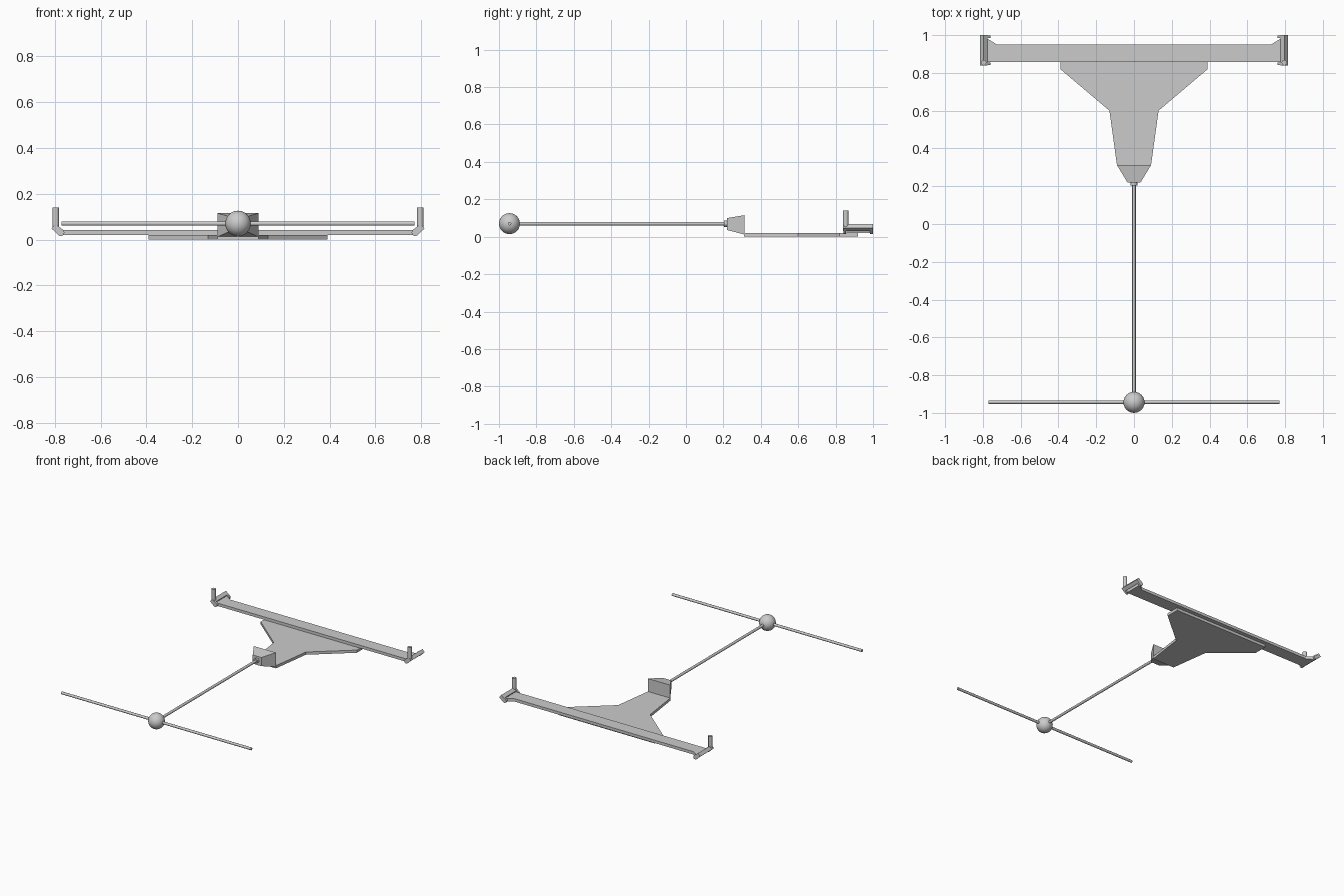
import bpy, math
from mathutils import Vector

if "Cube" in bpy.data.objects:
    bpy.data.objects.remove(bpy.data.objects["Cube"])


def mesh_object(name, verts, faces):
    me = bpy.data.meshes.new(name)
    me.from_pydata(verts, [], faces)
    ob = bpy.data.objects.new(name, me)
    bpy.context.collection.objects.link(ob)
    return ob


def loft(name, a, b):
    """Closed solid between two matching rings."""
    n = len(a)
    faces = [tuple(reversed(range(n))), tuple(range(n, 2 * n))]
    faces += [(i, (i + 1) % n, n + (i + 1) % n, n + i) for i in range(n)]
    ob = mesh_object(name, a + b, faces)
    import bmesh
    bm = bmesh.new()
    bm.from_mesh(ob.data)
    bmesh.ops.recalc_face_normals(bm, faces=bm.faces)
    bm.to_mesh(ob.data)
    bm.free()
    return ob


def slab(name, outline, z0, z1):
    return loft(name, [(x, y, z0) for x, y in outline], [(x, y, z1) for x, y in outline])


def extrude_y(name, profile, y0, y1):
    return loft(name, [(x, y0, z) for x, z in profile], [(x, y1, z) for x, z in profile])


def rod(name, p, q, r, sides=12):
    p, q = Vector(p), Vector(q)
    bpy.ops.mesh.primitive_cylinder_add(
        vertices=sides, radius=r, depth=(q - p).length, location=(p + q) / 2,
        rotation=(q - p).to_track_quat('Z', 'Y').to_euler())
    ob = bpy.context.object
    ob.name = name
    bpy.ops.object.shade_smooth_by_angle(angle=math.radians(35))
    return ob


def mirrored(points):
    return points + [(-x, y) for x, y in reversed(points)]


# Flat base plate and the cross bar with flared ends
slab("base_plate", mirrored([(0.09, 0.31), (0.13, 0.60), (0.39, 0.82), (0.39, 0.92)]), 0, 0.02)
slab("cross_bar", mirrored([(0.782, 0.857), (0.782, 0.985), (0.725, 0.95)]
                           [::1]), 0.02, 0.041)

# Tapered socket block and collar
def rect(w, y, z0, z1):
    return [(-w, y, z0), (w, y, z0), (w, y, z1), (-w, y, z1)]

loft("socket_block", rect(0.035, 0.22, 0.036, 0.10), rect(0.09, 0.312, 0.012, 0.115))
rod("socket_collar", (0, 0.203, 0.07), (0, 0.225, 0.07), 0.018)

# Long shaft, handle bar and ball joint
rod("shaft", (0, -0.944, 0.07), (0, 0.23, 0.07), 0.0095)
rod("handle_bar", (-0.77, -0.943, 0.07), (0.77, -0.943, 0.07), 0.0095)
bpy.ops.mesh.primitive_uv_sphere_add(segments=24, ring_count=16, radius=0.056,
                                     location=(0, -0.944, 0.07))
bpy.context.object.name = "ball_joint"
bpy.ops.object.shade_smooth_by_angle(angle=math.radians(35))

# Tilted C-shaped clip and upright post at each end of the bar
tilt = math.radians(40)
hinge = (0.774, 0.031)


def clip_point(u, v, s):
    x = hinge[0] + u * math.cos(tilt) - v * math.sin(tilt)
    z = hinge[1] + u * math.sin(tilt) + v * math.cos(tilt)
    return (s * x, z)


for s, side in ((1, "right"), (-1, "left")):
    edge = [(0.0145, -0.0135), (0.042, -0.0135), (0.042, 0.0135), (0.0145, 0.0135)]
    extrude_y(f"clip_rail_{side}", [clip_point(u, v, s) for u, v in edge], 0.84, 1.0)
    arm = [(0.03, -0.0135), (0.03, 0.0135)]
    arm += [(0.0155 * math.cos(a), 0.0155 * math.sin(a))
            for a in (math.radians(90 + 180 * i / 8) for i in range(9))]
    for end, y in (("front", 0.841), ("back", 0.985)):
        extrude_y(f"clip_arm_{end}_{side}", [clip_point(u, v, s) for u, v in arm], y, y + 0.014)
    rod(f"post_{side}", (s * 0.796, 0.854, 0.05), (s * 0.796, 0.854, 0.14), 0.0145)
